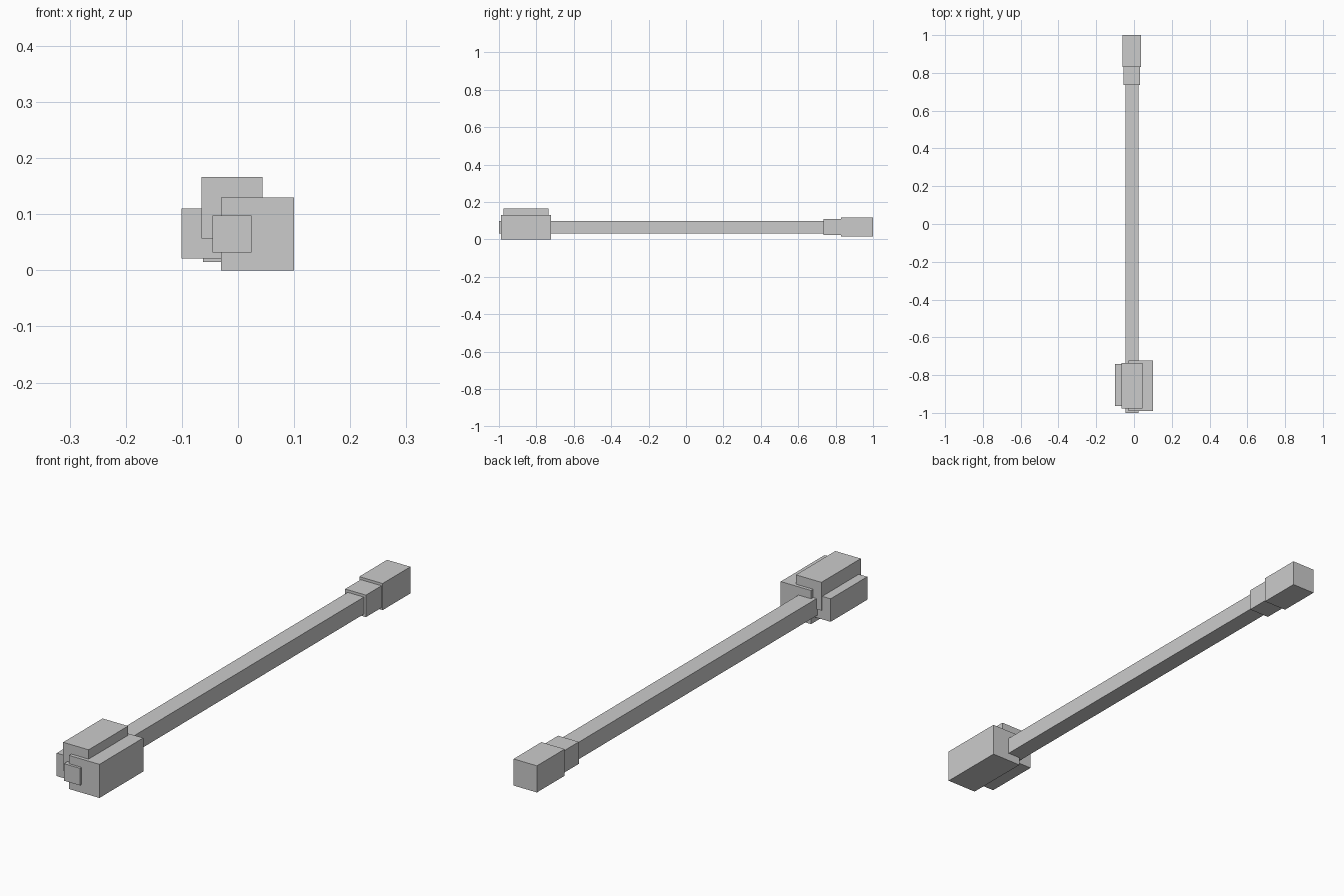
import bpy

# Remove the default cube
cube = bpy.data.objects.get("Cube")
if cube:
    bpy.data.objects.remove(cube, do_unlink=True)

# Single plain grey
grey = bpy.data.materials.new("plain grey")
grey.use_nodes = True
colour = (0.6, 0.6, 0.6, 1)
grey.diffuse_color = colour
grey.node_tree.nodes["Principled BSDF"].inputs["Base Color"].default_value = colour


def block(name, x, y, z):
    """Box spanning the given (min, max) range on each axis."""
    spans = (x, y, z)
    bpy.ops.mesh.primitive_cube_add(size=1, location=[(a + b) / 2 for a, b in spans])
    obj = bpy.context.object
    obj.name = name
    obj.scale = [b - a for a, b in spans]
    bpy.ops.object.transform_apply(location=False, rotation=False, scale=True)
    obj.data.materials.append(grey)
    return obj


# Long handle
block("shaft", (-0.045, 0.024), (-1.0, 0.9), (0.032, 0.098))

# Grip end
block("collar", (-0.056, 0.033), (0.735, 0.85), (0.023, 0.108))
block("pommel", (-0.062, 0.038), (0.83, 1.0), (0.015, 0.118))

# Overlapping head blocks
block("head_large_block", (-0.03, 0.1), (-0.99, -0.722), (0.0, 0.13))
block("head_top_block", (-0.065, 0.044), (-0.976, -0.735), (0.057, 0.166))
block("head_side_block", (-0.101, -0.011), (-0.964, -0.74), (0.021, 0.11))
